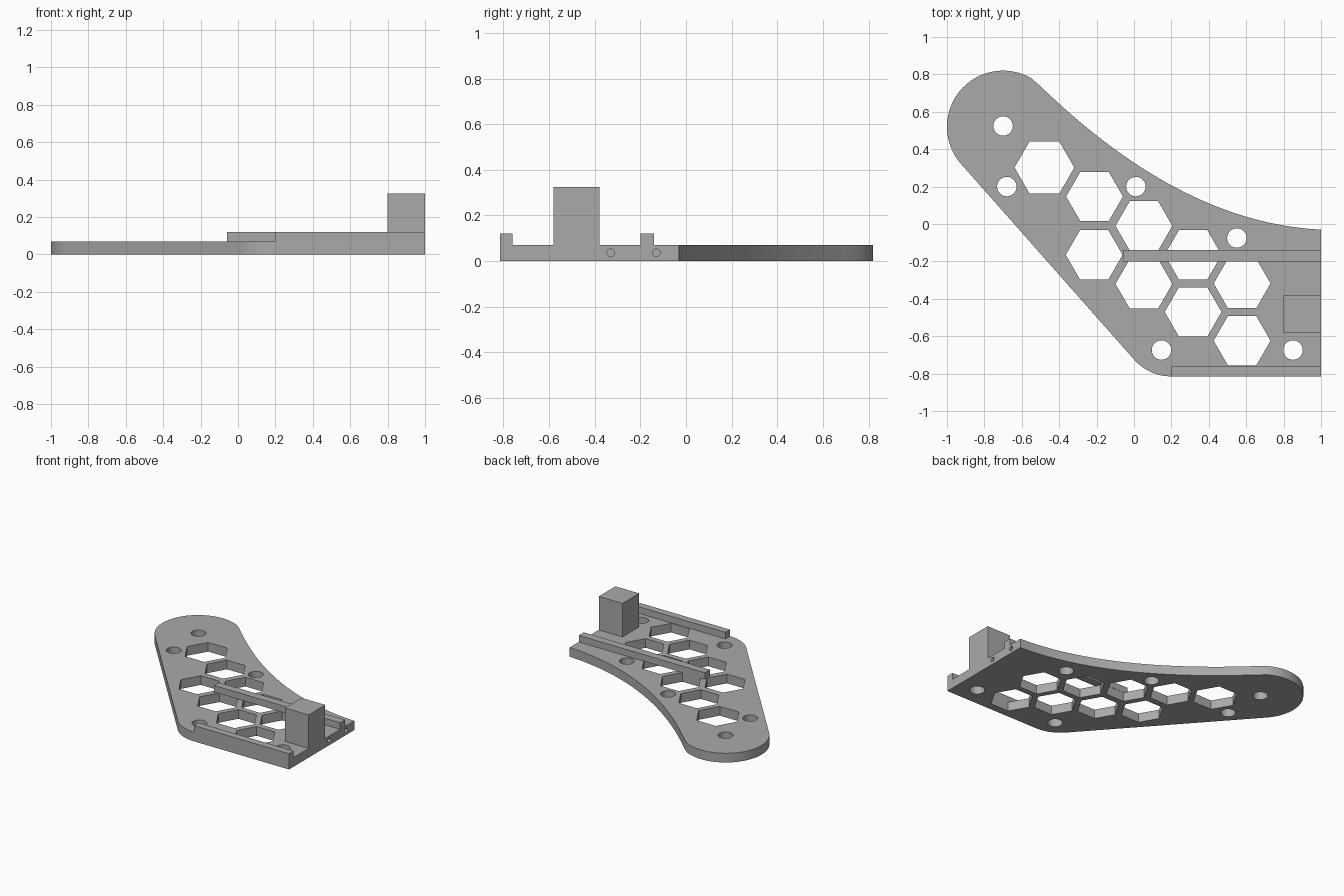
import bpy, bmesh, math
from mathutils import Vector, Matrix

cube = bpy.data.objects.get("Cube")
if cube:
    bpy.data.objects.remove(cube, do_unlink=True)

THICK = 0.07
RAIL_TOP = 0.12

grey = bpy.data.materials.new("plain grey")
grey.use_nodes = True
colour = (0.4, 0.4, 0.4, 1)
grey.diffuse_color = colour
grey.node_tree.nodes["Principled BSDF"].inputs["Base Color"].default_value = colour


def add_prism(bm, points, z0, z1, matrix=None):
    """Extrude a counter-clockwise outline from z0 to z1."""
    verts = [bm.verts.new((x, y, z0)) for x, y in points]
    face = bm.faces.new(verts)
    new = bmesh.ops.extrude_face_region(bm, geom=[face])["geom"]
    top = [v for v in new if isinstance(v, bmesh.types.BMVert)]
    bmesh.ops.translate(bm, verts=top, vec=(0, 0, z1 - z0))
    if matrix:
        bmesh.ops.transform(bm, matrix=matrix, verts=verts + top)


def make_object(name, bm):
    bmesh.ops.recalc_face_normals(bm, faces=bm.faces)
    mesh = bpy.data.meshes.new(name)
    bm.to_mesh(mesh)
    bm.free()
    mesh.materials.append(grey)
    obj = bpy.data.objects.new(name, mesh)
    bpy.context.collection.objects.link(obj)
    return obj


def arc(cx, cy, r, start, end, steps):
    angles = [math.radians(start + (end - start) * i / steps) for i in range(steps + 1)]
    return [(cx + r * math.cos(a), cy + r * math.sin(a)) for a in angles]


def ring(cx, cy, r, sides):
    return arc(cx, cy, r, 0, 360, sides)[:-1]


def bezier(a, b, c, steps):
    a, b, c = Vector(a), Vector(b), Vector(c)
    for i in range(steps):
        t = i / steps
        yield tuple(a * (1 - t) ** 2 + b * 2 * t * (1 - t) + c * t * t)


def box(name, x0, x1, y0, y1, z0, z1):
    bm = bmesh.new()
    add_prism(bm, [(x0, y0), (x1, y0), (x1, y1), (x0, y1)], z0, z1)
    return make_object(name, bm)


# Plate outline: square corner, concave sweep, round lobe, rounded elbow
outline = [(1, -0.815)]
outline += bezier((1, -0.03), (0.23, 0.006), (-0.55, 0.786), 32)
outline += arc(-0.70, 0.52, 0.30, 60, 221, 36)
outline += arc(0.20, -0.549, 0.266, 221, 270, 14)
bm = bmesh.new()
add_prism(bm, outline, 0, THICK)
plate = make_object("plate", bm)

# Hexagonal windows, screw holes and two bores in the end face
hexes = [(-0.479, 0.302), (-0.211, 0.147), (0.053, -0.01),
         (-0.213, -0.165), (0.053, -0.32), (0.316, -0.165),
         (0.316, -0.47), (0.578, -0.318), (0.578, -0.624)]
holes = [(-0.70, 0.524), (-0.68, 0.20), (0.01, 0.20),
         (0.55, -0.075), (0.147, -0.674), (0.85, -0.674)]
bm = bmesh.new()
for i, (x, y) in enumerate(hexes):
    add_prism(bm, ring(x, y, 0.16 if i == 0 else 0.152, 6), -0.1, 0.2)
for x, y in holes:
    add_prism(bm, ring(x, y, 0.052, 32), -0.1, 0.2)
for y in (-0.33, -0.13):
    turn = Matrix.Translation((1, y, 0.037)) @ Matrix.Rotation(math.pi / 2, 4, "Y")
    add_prism(bm, ring(0, 0, 0.017, 16), -0.15, 0.1, turn)
cutter = make_object("hole_cutter", bm)
cutter.hide_render = True

cut = plate.modifiers.new("holes", "BOOLEAN")
cut.object = cutter
cut.operation = "DIFFERENCE"
cut.solver = "EXACT"
bpy.context.view_layer.objects.active = plate
plate.select_set(True)
bpy.ops.object.modifier_apply(modifier=cut.name)
bpy.data.objects.remove(cutter, do_unlink=True)
bpy.ops.object.shade_smooth_by_angle(angle=math.radians(25))

# Raised rails and end post
box("front_rail", 0.20, 1, -0.815, -0.76, THICK, RAIL_TOP)
box("rear_rail", -0.06, 1, -0.20, -0.14, THICK, RAIL_TOP)
box("end_post", 0.80, 1, -0.58, -0.38, THICK, 0.325)
